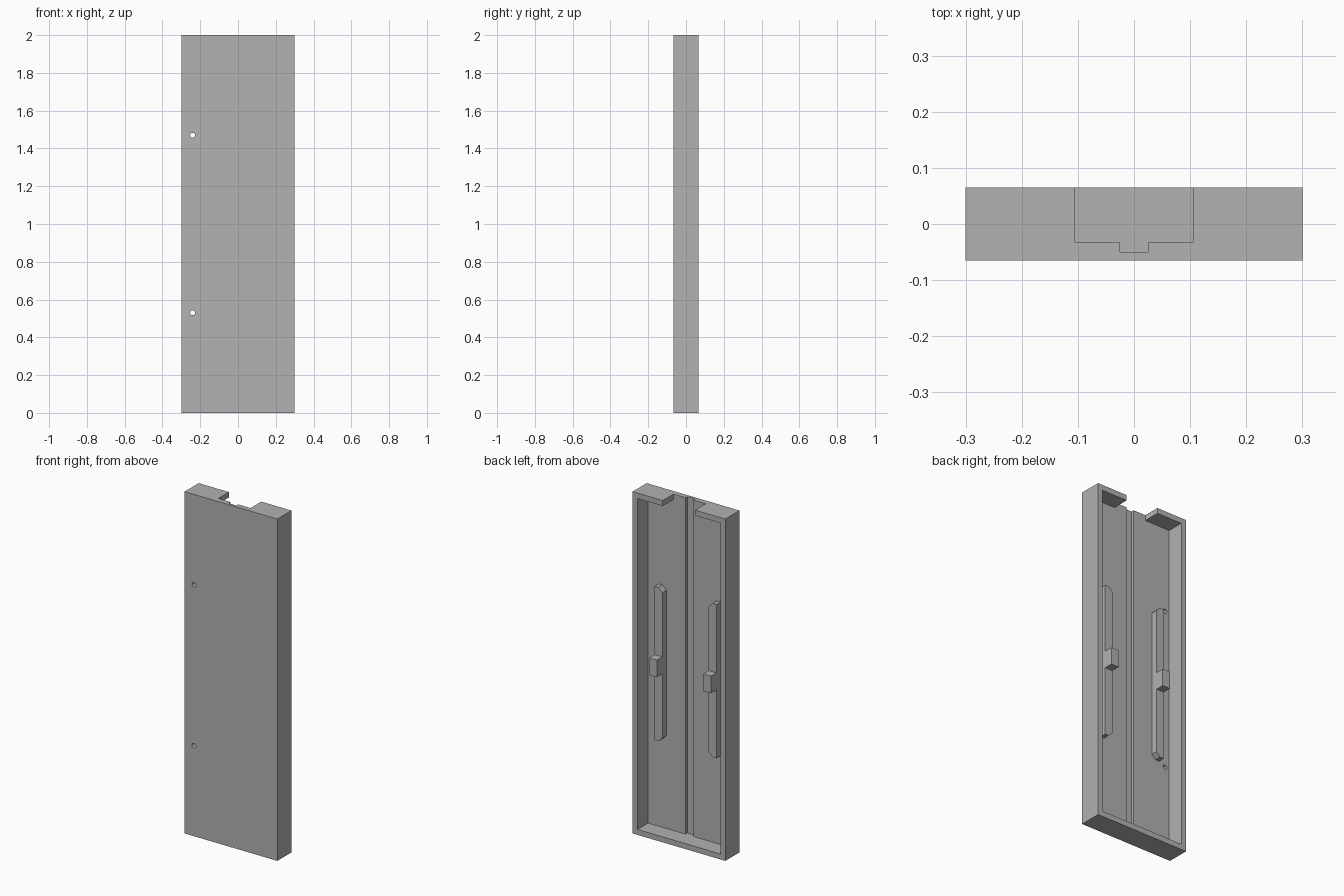
import bpy, bmesh, math
from mathutils import Matrix, Vector

cube = bpy.data.objects.get("Cube")
if cube:
    bpy.data.objects.remove(cube, do_unlink=True)

# Main dimensions
W, D, H = 0.30, 0.065, 2.0      # half width, half depth, height
WALL = 0.032
FLOOR = -0.033                  # inner surface of the panel
OVER = 0.05                     # overshoot for cutters

grey = bpy.data.materials.new("plain_grey")
grey.use_nodes = True
colour = (0.445, 0.445, 0.445, 1)
grey.diffuse_color = colour
grey.node_tree.nodes["Principled BSDF"].inputs["Base Color"].default_value = colour


def make_object(name, bm):
    bmesh.ops.recalc_face_normals(bm, faces=bm.faces)
    mesh = bpy.data.meshes.new(name)
    bm.to_mesh(mesh)
    bm.free()
    mesh.materials.append(grey)
    obj = bpy.data.objects.new(name, mesh)
    bpy.context.collection.objects.link(obj)
    return obj


def box(name, x, y, z):
    bm = bmesh.new()
    lo, hi = Vector((x[0], y[0], z[0])), Vector((x[1], y[1], z[1]))
    bmesh.ops.create_cube(bm, size=1, matrix=Matrix.Translation((lo + hi) / 2)
                          @ Matrix.Diagonal((hi - lo).to_4d()))
    return make_object(name, bm)


def peg(name, x, z, radius):
    bm = bmesh.new()
    turn = Matrix.Translation((x, 0, z)) @ Matrix.Rotation(math.pi / 2, 4, 'X')
    bmesh.ops.create_cone(bm, cap_ends=True, segments=24, radius1=radius,
                          radius2=radius, depth=4 * D, matrix=turn)
    return make_object(name, bm)


def extrude_profile(name, points, y0, y1):
    bm = bmesh.new()
    face = bm.faces.new([bm.verts.new((x, y0, z)) for x, z in points])
    new = bmesh.ops.extrude_face_region(bm, geom=[face])["geom"]
    verts = [v for v in new if isinstance(v, bmesh.types.BMVert)]
    bmesh.ops.translate(bm, verts=verts, vec=(0, y1 - y0, 0))
    return make_object(name, bm)


# Tray: solid slab hollowed from the back
tray = box("tray", (-W, W), (-D, D), (0, H))
cutters = [
    box("cavity_cutter", (-W + WALL, W - WALL), (FLOOR, D + OVER), (WALL, H - WALL)),
    box("notch_cutter", (-0.105, 0.105), (FLOOR, D + OVER), (H - 3 * WALL, H + OVER)),
    box("groove_cutter", (-0.025, 0.025), (-0.05, 0), (WALL, H + OVER)),
    peg("lower_hole_cutter", -0.24, 0.53, 0.013),
    peg("upper_hole_cutter", -0.24, 1.47, 0.013),
]
bpy.context.view_layer.objects.active = tray
for cutter in cutters:
    cutter.hide_render = True
    mod = tray.modifiers.new(cutter.name, 'BOOLEAN')
    mod.operation = 'DIFFERENCE'
    mod.solver = 'EXACT'
    mod.object = cutter
    bpy.ops.object.modifier_apply(modifier=mod.name)
    bpy.data.objects.remove(cutter, do_unlink=True)

# Raised rails with chamfered inner corners, each with a central block
INNER, OUTER, FRONT, C = 0.15, 0.20, 0.004, 0.025
Z0, Z1 = 0.55, 1.45
for side, s in (("left", 1), ("right", -1)):
    profile = [(s * OUTER, Z0), (s * OUTER, Z1), (s * (INNER + C), Z1),
               (s * INNER, Z1 - C), (s * INNER, Z0 + C), (s * (INNER + C), Z0)]
    extrude_profile(side + "_rail", profile, FLOOR - 0.005, FRONT)
    box(side + "_block", sorted((s * INNER, s * OUTER)), (FRONT, 0.055), (0.95, 1.05))

# Smooth only the round holes
bpy.ops.object.select_all(action='DESELECT')
tray.select_set(True)
bpy.ops.object.shade_smooth_by_angle(angle=math.radians(30))
